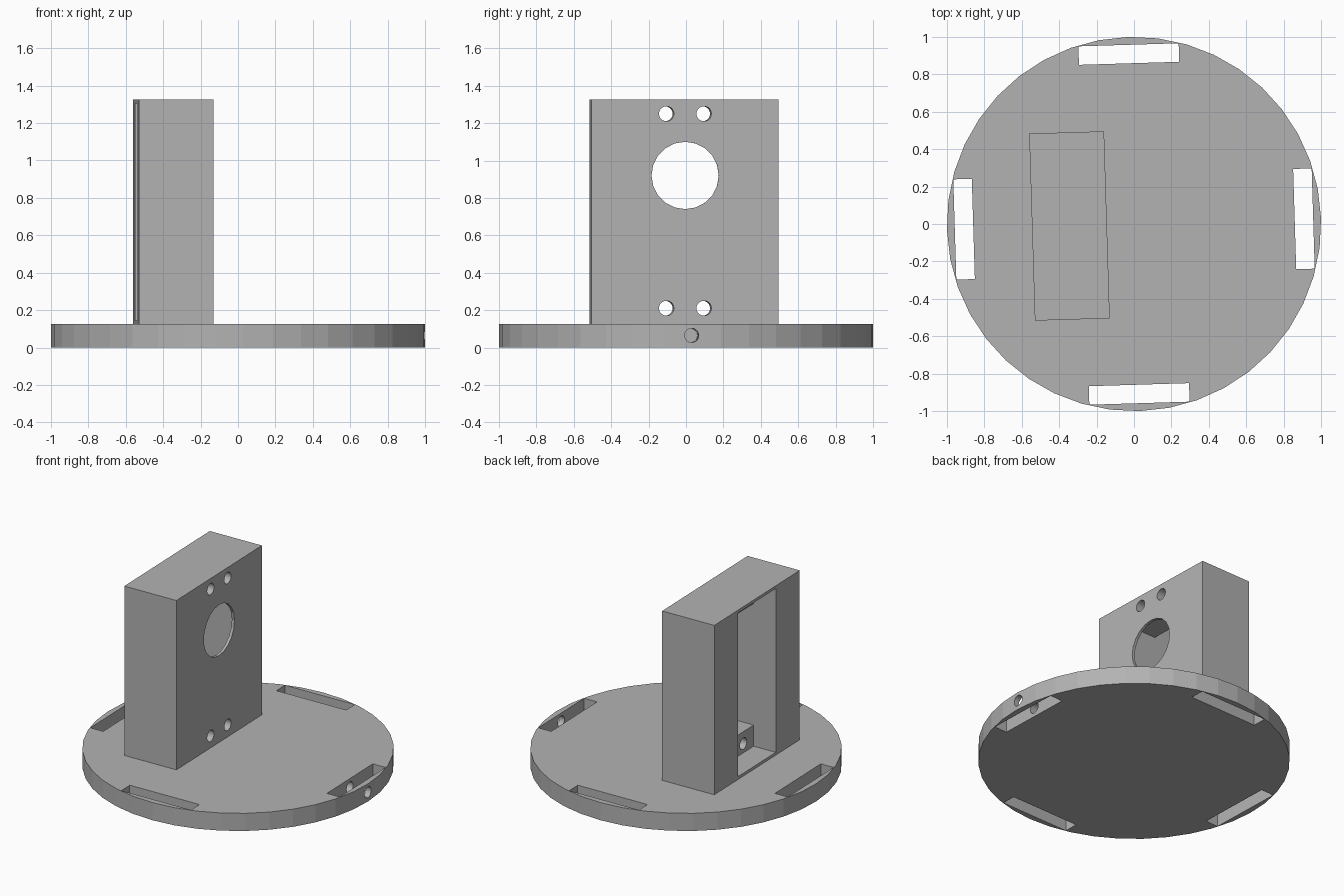
import bpy
import bmesh
import math
from mathutils import Matrix

default = bpy.data.objects.get("Cube")
if default:
    bpy.data.objects.remove(default, do_unlink=True)

GREY = (0.45, 0.45, 0.45, 1)
grey = bpy.data.materials.new("plain_grey")
grey.diffuse_color = GREY
grey.use_nodes = True
grey.node_tree.nodes["Principled BSDF"].inputs["Base Color"].default_value = GREY

TURN = Matrix.Rotation(math.radians(1.75), 4, 'Z')  # whole model is slightly turned


def make(name, build):
    bm = bmesh.new()
    build(bm)
    mesh = bpy.data.meshes.new(name)
    bm.to_mesh(mesh)
    bm.free()
    mesh.materials.append(grey)
    obj = bpy.data.objects.new(name, mesh)
    bpy.context.collection.objects.link(obj)
    return obj


def box(name, x, y, z):
    """Box from (low, high) ranges on each axis."""
    spans = (x, y, z)
    centre = [(a + b) / 2 for a, b in spans]
    size = [b - a for a, b in spans]
    matrix = Matrix.Translation(centre) @ Matrix.Diagonal(size + [1])
    return make(name, lambda bm: bmesh.ops.create_cube(bm, size=1, matrix=matrix))


def cylinder(name, centre, radius, depth, sides, along_x=False):
    matrix = Matrix.Translation(centre)
    if along_x:
        matrix = matrix @ Matrix.Rotation(math.pi / 2, 4, 'Y')
    return make(name, lambda bm: bmesh.ops.create_cone(
        bm, cap_ends=True, segments=sides, radius1=radius, radius2=radius,
        depth=depth, matrix=matrix))


def carve(obj, cutters):
    """Subtract the cutters, bake the result and remove them."""
    for cutter in cutters:
        cutter.hide_render = True
        mod = obj.modifiers.new("cut", 'BOOLEAN')
        mod.operation = 'DIFFERENCE'
        mod.solver = 'EXACT'
        mod.object = cutter
    graph = bpy.context.evaluated_depsgraph_get()
    result = bpy.data.meshes.new_from_object(obj.evaluated_get(graph))
    obj.modifiers.clear()
    obj.data = result
    for cutter in cutters:
        bpy.data.objects.remove(cutter, do_unlink=True)
    obj.data.transform(TURN)


# Round base plate with four edge slots
THICK = 0.125
base = cylinder("base_disc", (0, 0, THICK / 2), 1, THICK, 40)
slots = []
for i in range(4):
    slot = box("slot_cutter", (0.859, 0.958), (-0.268, 0.268), (-0.1, 0.3))
    slot.data.transform(Matrix.Rotation(i * math.pi / 2, 4, 'Z'))
    slots.append(slot)

# Blind screw hole through the rim into the slot's inner wall
screw = cylinder("rim_hole_cutter", (0.95, 0, 0.065), 0.038, 0.4, 20, True)
carve(base, slots + [screw])

# Upright housing, hollow and open on one side
CX, TOP = -0.345, 1.325
housing = box("upright_housing", (CX - 0.2, CX + 0.2), (-0.5, 0.5), (0.12, TOP))
cutters = [
    # shallow opening, full height
    box("opening_cutter", (CX - 0.3, CX - 0.03), (-0.22, 0.22), (0.145, 1.305)),
    # deep pocket between the two screw blocks
    box("pocket_cutter", (CX - 0.31, CX + 0.18), (-0.22, 0.22), (0.295, 1.155)),
    # round window in the thin wall
    cylinder("window_cutter", (CX + 0.2, 0, 0.92), 0.18, 0.2, 20, True),
]
# Two pairs of screw holes
for z in (0.21, 1.25):
    for y in (-0.1, 0.1):
        cutters.append(cylinder("screw_cutter", (CX + 0.1, y, z), 0.04, 0.4, 20, True))
carve(housing, cutters)
